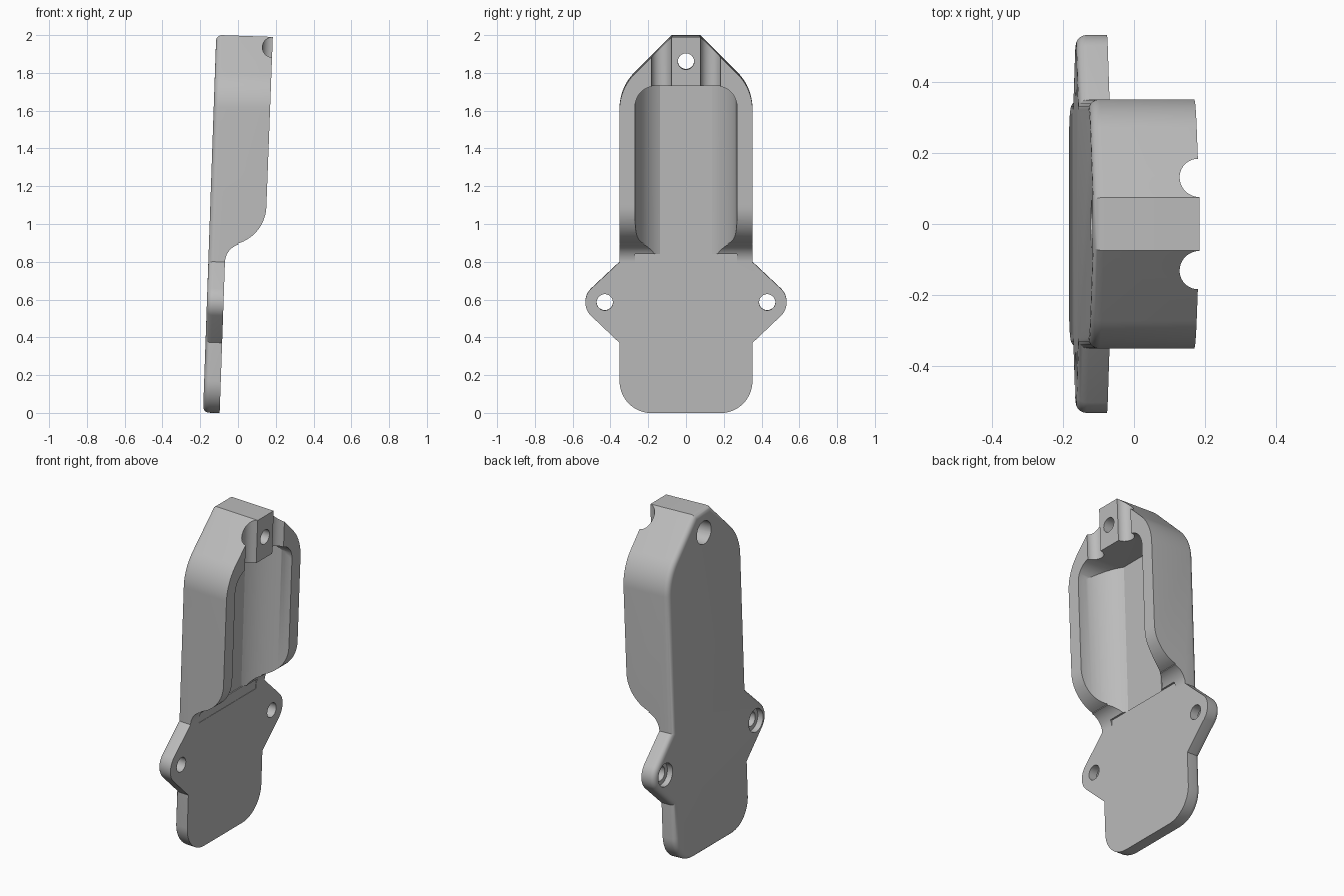
import bpy, bmesh, math
from mathutils import Matrix

if "Cube" in bpy.data.objects:
    bpy.data.objects.remove(bpy.data.objects["Cube"])

# Local frame: x = depth from the flat back, y = width, z = height
THICK, PLATE, HALF, TILT = 0.30, 0.088, 0.352, math.radians(2)


def arc(cx, cy, r, a0, a1, n=16):
    return [(cx + r * math.cos(math.radians(a0 + (a1 - a0) * i / n)),
             cy + r * math.sin(math.radians(a0 + (a1 - a0) * i / n))) for i in range(n + 1)]


def mirrored(half):
    """Close a half outline by mirroring its first coordinate."""
    pts = half + [(-a, b) for a, b in reversed(half)]
    return [p for i, p in enumerate(pts) if math.dist(p, pts[i - 1]) > 1e-5]


def prism(name, pts, place, direction, round_start=0):
    """Extrude a flat profile; optionally round the edge of its start face."""
    bm = bmesh.new()
    start = bm.faces.new([bm.verts.new(place(a, b)) for a, b in pts])
    ext = bmesh.ops.extrude_face_region(bm, geom=[start], use_keep_orig=True)
    verts = [v for v in ext["geom"] if isinstance(v, bmesh.types.BMVert)]
    bmesh.ops.translate(bm, verts=verts, vec=direction)
    bmesh.ops.recalc_face_normals(bm, faces=bm.faces)
    if round_start:
        bmesh.ops.bevel(bm, geom=list(start.edges), offset=round_start, segments=5,
                        profile=0.5, affect='EDGES')
    mesh = bpy.data.meshes.new(name)
    bm.to_mesh(mesh)
    bm.free()
    ob = bpy.data.objects.new(name, mesh)
    bpy.context.collection.objects.link(ob)
    return ob


def combine(ob, tool, operation='DIFFERENCE'):
    mod = ob.modifiers.new("cut", 'BOOLEAN')
    mod.operation, mod.object, mod.solver = operation, tool, 'EXACT'
    bpy.context.view_layer.objects.active = ob
    bpy.ops.object.modifier_apply(modifier=mod.name)
    bpy.data.objects.remove(tool)


def bore(y, z, r, x0, x1):
    combine(housing, prism("bore", arc(y, z, r, 0, 360, 40)[:-1],
                           lambda a, b: (x0, a, b), (x1 - x0, 0, 0)))


# Housing outline: rounded foot, ears, shoulders and narrow top
outline = mirrored(
    arc(HALF - 0.17, 0.17, 0.17, -90, 0)
    + [(HALF, 0.372)]
    + arc(0.433, 0.587, 0.1, -45, 45)
    + [(HALF, 0.80)]
    + arc(HALF - 0.27, 1.612, 0.27, 0, 45)
    + [(0.075, 2.0)])
housing = prism("housing", outline, lambda a, b: (0, a, b), (THICK, 0, 0), 0.03)

# Side profile: thin plate sweeping out into the thick body
side = ([(-0.1, -0.1), (PLATE, -0.1)]
        + arc(PLATE + 0.1, 0.80, 0.1, 180, 108.6)
        + arc(0.087, 1.1, 0.21, -71.4, 0)
        + [(0.297, 1.12), (THICK, 2.1), (-0.1, 2.1)])
combine(housing, prism("side_profile", side, lambda a, b: (a, -1, b), (0, 2, 0)), 'INTERSECT')

# Cavity: curved-wall channel with rounded upper corners
channel = mirrored([(0.27, 0.4)] + arc(0.02, THICK, 0.25, 0, -61.6, 20))
cavity = prism("cavity", channel, lambda a, b: (b, a, 0.842), (0, 0, 0.9))
window = mirrored([(0.27, 0.8)] + arc(0.16, 1.63, 0.11, 0, 90))
combine(cavity, prism("window", window, lambda a, b: (-0.1, a, b), (0.7, 0, 0)), 'INTERSECT')
combine(housing, cavity)

# Shallow flat pad across the plate
pad = mirrored([(0.27, 0.78), (0.27, 0.842)])
combine(housing, prism("pad", pad, lambda a, b: (PLATE - 0.002, a, b), (0.1, 0, 0)))

# Grooves beside the top tab
for s in (-1, 1):
    combine(housing, prism("groove", arc(THICK, s * 0.13, 0.054, 0, 360, 40)[:-1],
                           lambda a, b: (a, b, 1.7), (0, 0, 0.4)))

# Screw holes with counterbores at the back
for y, z, deep in ((0.43, 0.587, 0.035), (-0.43, 0.587, 0.035), (0, 1.87, 0.2)):
    bore(y, z, 0.043, -0.1, 0.5)
    bore(y, z, 0.068, -0.1, deep)

# Lean the housing and place it on the ground
housing.data.transform(Matrix.Translation((-0.185, 0, 0.002)) @ Matrix.Rotation(TILT, 4, 'Y'))

# Material
grey = bpy.data.materials.new("plain_grey")
grey.use_nodes = True
colour = (0.5, 0.5, 0.5, 1)
grey.diffuse_color = colour
grey.node_tree.nodes["Principled BSDF"].inputs["Base Color"].default_value = colour
housing.data.materials.clear()
housing.data.materials.append(grey)
for p in housing.data.polygons:
    p.material_index = 0

bpy.ops.object.select_all(action='DESELECT')
housing.select_set(True)
bpy.context.view_layer.objects.active = housing
bpy.ops.object.shade_smooth_by_angle(angle=math.radians(25))
